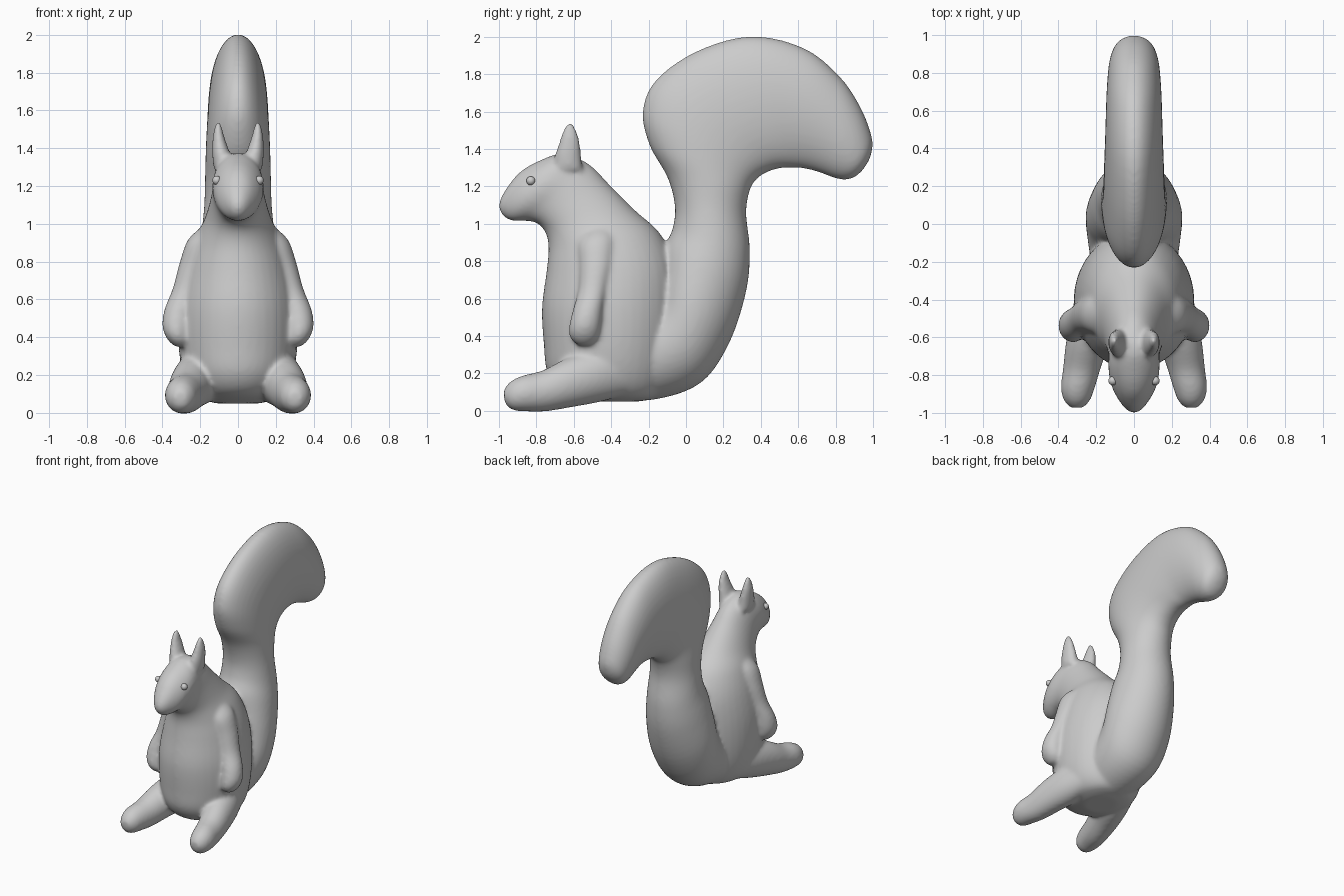
import bpy, bmesh, math
from mathutils import Vector

SIDES, STEPS = 40, 5


def spline(rows):
    """Catmull-Rom interpolation of section rows."""
    rows = [Vector(r) for r in rows]
    out = []
    for i in range(len(rows) - 1):
        a, b, c, d = rows[max(i - 1, 0)], rows[i], rows[i + 1], rows[min(i + 2, len(rows) - 1)]
        for s in range(STEPS):
            t = s / STEPS
            out.append(0.5 * (2 * b + (c - a) * t + (2 * a - 5 * b + 4 * c - d) * t * t
                              + (3 * b - a - 3 * c + d) * t ** 3))
    return out + [rows[-1]]


def loft(bm, rows, side=1):
    """Elliptical sections: y1, z1, y2, z2 (side outline pair), half width, x centre."""
    rings = []
    for y1, z1, y2, z2, w, cx in spline([r if len(r) == 6 else r + (0,) for r in rows]):
        ring = []
        for k in range(SIDES):
            a = 2 * math.pi * k / SIDES
            c, s = math.cos(a), math.sin(a)
            ring.append(bm.verts.new((side * (cx + w * s),
                                      (y1 + y2) / 2 + (y1 - y2) / 2 * c,
                                      (z1 + z2) / 2 + (z1 - z2) / 2 * c)))
        rings.append(ring)
    for r, q in zip(rings, rings[1:]):
        for k in range(SIDES):
            n = (k + 1) % SIDES
            bm.faces.new((r[k], r[n], q[n], q[k]))
    bm.faces.new(rings[0][::-1])
    bm.faces.new(rings[-1])


def make_object(name, bm):
    bmesh.ops.recalc_face_normals(bm, faces=bm.faces)
    for f in bm.faces:
        f.smooth = True
    mesh = bpy.data.meshes.new(name)
    bm.to_mesh(mesh)
    bm.free()
    ob = bpy.data.objects.new(name, mesh)
    bpy.context.collection.objects.link(ob)
    return ob


# torso rising into neck, head and snout
torso = [
    (-.50, .05, -.25, .05, .12), (-.66, .10, -.14, .08, .22), (-.74, .20, -.08, .18, .285),
    (-.76, .35, -.05, .36, .315), (-.77, .55, -.04, .58, .315), (-.745, .75, -.06, .78, .28),
    (-.735, .88, -.14, .95, .23), (-.755, .96, -.27, 1.07, .18), (-.80, 1.005, -.40, 1.20, .15),
    (-.85, 1.015, -.52, 1.32, .135), (-.885, 1.015, -.66, 1.375, .135),
    (-.92, 1.015, -.79, 1.335, .118), (-.955, 1.025, -.89, 1.275, .085),
    (-.985, 1.05, -.96, 1.19, .05), (-1.0, 1.08, -.995, 1.13, .02)]

# rump sweeping up into the big curled tail
tail = [
    (-.50, .35, -.45, .06, .16), (-.30, .48, -.17, .06, .22), (-.17, .60, .08, .15, .25),
    (-.13, .75, .23, .36, .255), (-.11, .88, .32, .63, .23), (-.07, .98, .342, .85, .20),
    (-.06, 1.10, .322, 1.06, .18), (-.10, 1.25, .345, 1.19, .175), (-.195, 1.42, .39, 1.25, .172),
    (-.232, 1.60, .45, 1.283, .168), (-.16, 1.77, .51, 1.298, .163), (.06, 1.925, .57, 1.30, .158),
    (.35, 2.003, .62, 1.297, .152), (.63, 1.94, .68, 1.285, .147), (.82, 1.79, .74, 1.265, .14),
    (.93, 1.63, .79, 1.246, .13), (.99, 1.48, .84, 1.236, .11), (.996, 1.40, .89, 1.243, .08),
    (.98, 1.34, .94, 1.28, .03)]

arm = [
    (-.54, .98, -.42, 1.00, .06, .12), (-.58, .90, -.38, .93, .085, .18),
    (-.57, .78, -.39, .80, .075, .235), (-.575, .65, -.42, .67, .07, .275),
    (-.605, .54, -.445, .55, .075, .315), (-.625, .45, -.455, .46, .075, .325),
    (-.62, .39, -.47, .39, .06, .315), (-.58, .35, -.51, .35, .03, .305)]

leg = [
    (-.30, .38, -.28, .10, .08, .18), (-.48, .34, -.45, .05, .125, .20),
    (-.64, .28, -.61, .02, .115, .245), (-.77, .215, -.75, -.003, .10, .275),
    (-.87, .19, -.86, -.003, .09, .297), (-.935, .16, -.93, .005, .07, .302),
    (-.975, .115, -.97, .04, .035, .302)]

ear = [
    (-.71, 1.30, -.55, 1.28, .055, .075), (-.70, 1.37, -.56, 1.36, .048, .088),
    (-.68, 1.43, -.565, 1.42, .038, .098), (-.665, 1.48, -.575, 1.47, .028, .104),
    (-.645, 1.525, -.595, 1.52, .017, .104), (-.63, 1.54, -.61, 1.54, .008, .103)]

# fuse all lofts into one soft body
bm = bmesh.new()
loft(bm, torso)
loft(bm, tail)
for side in (-1, 1):
    for limb in (arm, leg, ear):
        loft(bm, limb, side)
body = make_object("squirrel_body", bm)
fuse = body.modifiers.new("fuse", 'REMESH')
fuse.mode = 'VOXEL'
fuse.voxel_size = 0.012
fuse.use_smooth_shade = True
soften = body.modifiers.new("soften", 'SMOOTH')
soften.factor = 0.5
soften.iterations = 14

# small bead eyes
bm = bmesh.new()
for side in (-1, 1):
    ret = bmesh.ops.create_uvsphere(bm, u_segments=20, v_segments=12, radius=.024)
    bmesh.ops.translate(bm, verts=ret["verts"], vec=(side * .112, -.83, 1.23))
make_object("eyes", bm)
